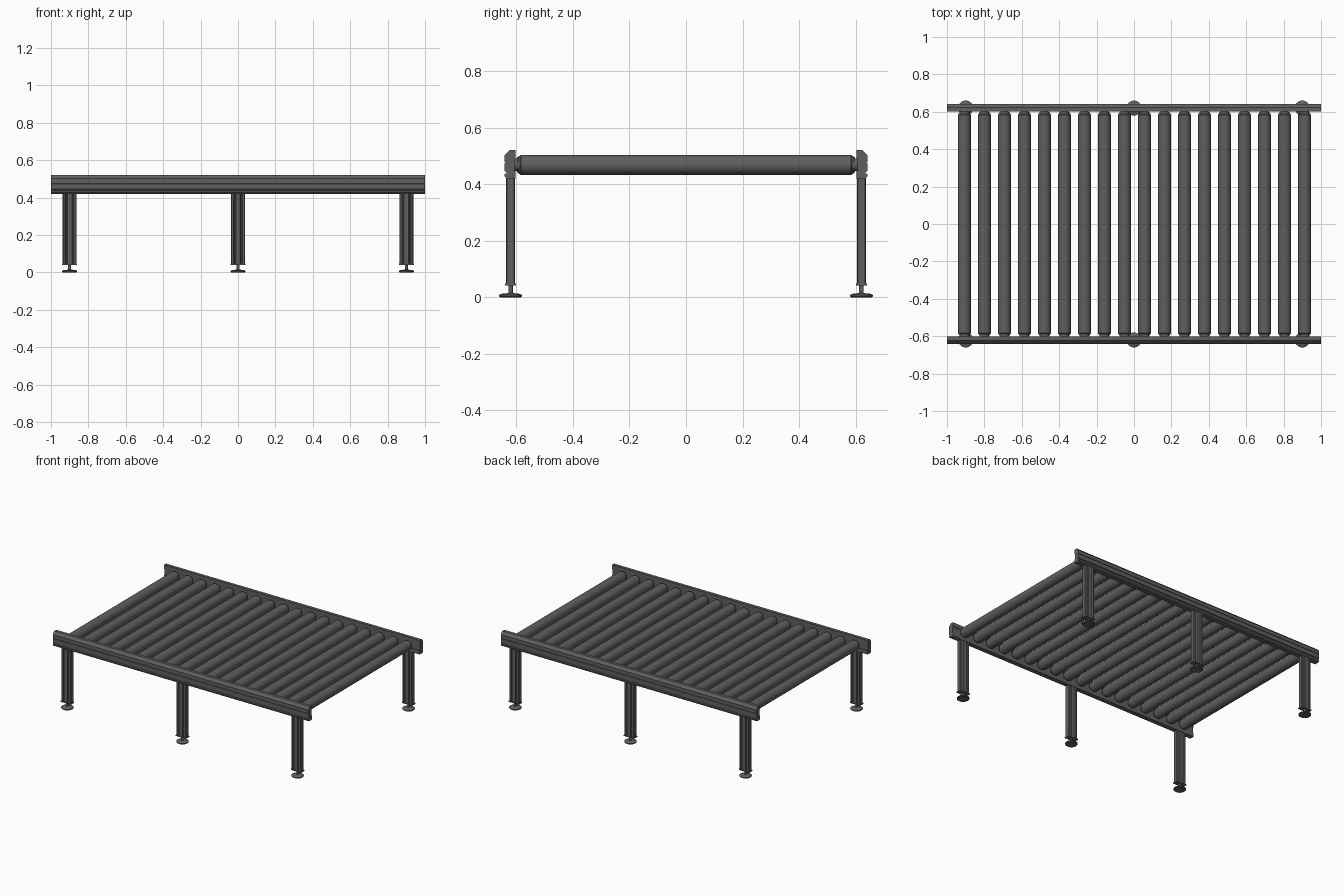
import bpy, bmesh, math
from mathutils import Matrix

if "Cube" in bpy.data.objects:
    bpy.data.objects.remove(bpy.data.objects["Cube"])

dark = bpy.data.materials.new("dark_grey")
dark.diffuse_color = (.115, .115, .115, 1)
dark.use_nodes = True
dark.node_tree.nodes["Principled BSDF"].inputs["Base Color"].default_value = dark.diffuse_color


def finish(name, bm, smooth=False):
    bmesh.ops.recalc_face_normals(bm, faces=bm.faces[:])
    me = bpy.data.meshes.new(name)
    bm.to_mesh(me)
    bm.free()
    me.materials.append(dark)
    ob = bpy.data.objects.new(name, me)
    bpy.context.collection.objects.link(ob)
    if smooth:
        bpy.ops.object.select_all(action='DESELECT')
        ob.select_set(True)
        bpy.context.view_layer.objects.active = ob
        bpy.ops.object.shade_smooth_by_angle(angle=math.radians(35))
    return ob


def extrude_profile(name, pts, vec):
    bm = bmesh.new()
    face = bm.faces.new([bm.verts.new(p) for p in pts])
    new = bmesh.ops.extrude_face_region(bm, geom=[face])['geom']
    bmesh.ops.translate(bm, vec=vec, verts=[g for g in new if isinstance(g, bmesh.types.BMVert)])
    return finish(name, bm)


def lathe(name, prof, loc, axis='Z', seg=32):
    # profile of (radius, height) revolved around the axis
    bm = bmesh.new()
    rings = [[bm.verts.new((r * math.cos(2 * math.pi * i / seg), r * math.sin(2 * math.pi * i / seg), h))
              for i in range(seg)] for r, h in prof]
    for a, b in zip(rings, rings[1:]):
        for i in range(seg):
            j = (i + 1) % seg
            bm.faces.new((a[i], a[j], b[j], b[i]))
    bm.faces.new(rings[0])
    bm.faces.new(rings[-1])
    m = Matrix.Translation(loc)
    if axis == 'Y':
        m = m @ Matrix.Rotation(-math.pi / 2, 4, 'X')
    bm.transform(m)
    return finish(name, bm, True)


# Side rail section (y outward, z), chamfered on the top outer edge, slotted
rail = [(.602, .42), (.634, .42), (.641, .427), (.641, .435), (.635, .438), (.635, .443),
        (.641, .446), (.641, .474), (.638, .475), (.638, .477), (.641, .478),
        (.641, .502), (.624, .52), (.602, .52), (.602, .491), (.606, .491), (.606, .447), (.602, .447)]

# Leg section: half of a slotted double-channel extrusion, then turned round
half = [(-.037, -.013), (-.034, -.016), (-.024, -.016), (-.020, -.010), (-.016, -.010), (-.012, -.016),
        (.012, -.016), (.016, -.010), (.020, -.010), (.024, -.016), (.034, -.016), (.037, -.013)]
leg = half + [(-x, -y) for x, y in half]

for side, s in (("front", -1), ("back", 1)):
    extrude_profile(side + "_rail", [(-1, s * y, z) for y, z in rail], (2, 0, 0))
    for i, x in enumerate((-.9, 0, .9)):
        tag = f"{side}_{i + 1}"
        y = s * .62
        extrude_profile("leg_" + tag, [(x + a, y + b, .047) for a, b in leg], (0, 0, .375))
        # End plate under the leg
        bm = bmesh.new()
        bmesh.ops.create_cube(bm, size=1, matrix=Matrix.Translation((x, y, .0445)) @ Matrix.Diagonal((.08, .038, .007, 1)))
        finish("leg_plate_" + tag, bm)
        # Levelling foot with stem
        lathe("foot_" + tag, [(.036, 0), (.04, .003), (.04, .008), (.034, .012), (.016, .014),
                              (.013, .015), (.008, .016), (.008, .043)], (x, y, 0))

# Rollers with stepped end collars reaching into the rails
end = [(.022, .607), (.022, .598), (.027, .598), (.027, .592), (.032, .592), (.032, .587), (.035, .584)]
roller = [(r, -h) for r, h in end] + end[::-1]
for i in range(18):
    lathe(f"roller_{i + 1}", roller, (-.907 + .107 * i, 0, .468), 'Y')
